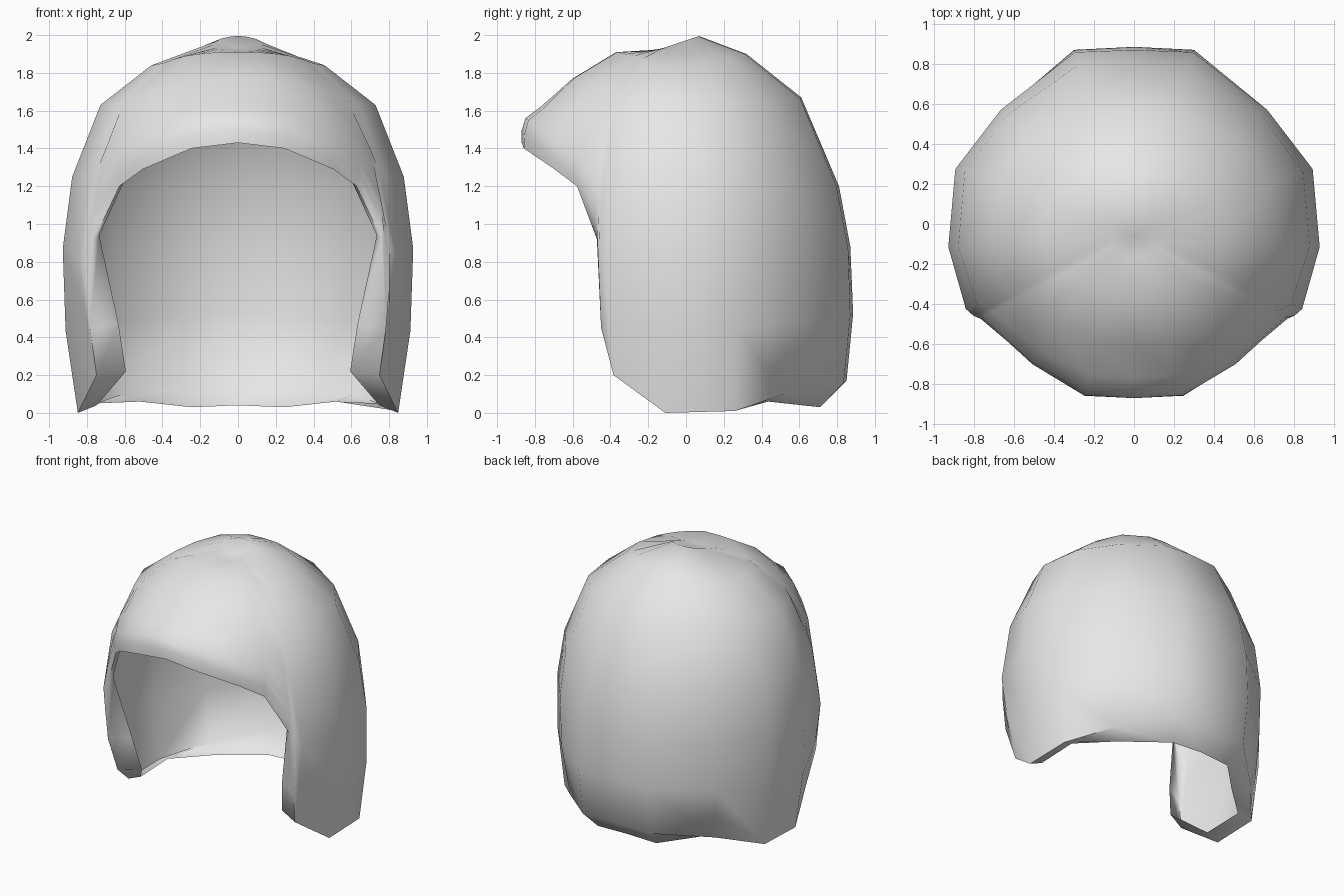
import bpy
import bmesh
from math import sin, cos, radians
from mathutils import Vector

cube = bpy.data.objects.get("Cube")
if cube:
    bpy.data.objects.remove(cube)

CENTRE_Y = -0.05
CROWN = Vector((0, -0.06, 1.93))

# Half of the cap: angle from the front, then (radius, height) from crown to rim
COLUMNS = [
    (0, [(.32, 1.91), (.55, 1.77), (.72, 1.62), (.8, 1.56), (.82, 1.43)]),
    (17, [(.33, 1.91), (.57, 1.77), (.74, 1.61), (.82, 1.55), (.845, 1.4)]),
    (38, [(.34, 1.9), (.6, 1.73), (.75, 1.56), (.81, 1.42), (.82, 1.29)]),
    (50, [(.36, 1.89), (.62, 1.7), (.76, 1.5), (.82, 1.36), (.82, 1.2)]),
    (61, [(.4, 1.87), (.66, 1.66), (.8, 1.4), (.86, 1.15), (.87, .92)]),
    (63, [(.42, 1.86), (.68, 1.64), (.83, 1.3), (.9, .9), (.88, .45)]),
    (66, [(.44, 1.85), (.7, 1.63), (.86, 1.25), (.92, .82), (.82, .2)]),
    (86, [(.46, 1.84), (.73, 1.63), (.88, 1.25), (.93, .87), (.85, 0)]),
    (110, [(.46, 1.84), (.73, 1.63), (.9, 1.2), (.95, .87), (.9, .01)]),
    (133, [(.42, 1.88), (.7, 1.64), (.87, 1.2), (.91, .86), (.84, .1)]),
    (162, [(.38, 1.9), (.69, 1.66), (.89, 1.2), (.955, .87), (.93, .16)]),
    (180, [(.37, 1.9), (.66, 1.67), (.86, 1.2), (.92, .88), (.9, .17)]),
]


def lip_offset(angle):
    """Inward and upward turn of the rim."""
    if angle < 62:
        return .03, .02
    if angle < 70:
        return .17, .02
    if angle < 130:
        return .1, .04
    return .13, -.13 if angle > 150 else -.04


def full_profile(angle, points):
    """Add the crown ring, a bulged lower wall and the turned lip."""
    (r1, z1), (r2, z2) = points[-2:]
    bulge = .025 if angle > 70 else .01
    middle = ((r1 + r2) / 2 + bulge, (z1 + z2) / 2)
    inward, up = lip_offset(angle)
    ring = (.12, 1.955 - .04 * cos(radians(angle)))
    return [ring] + points[:-1] + [middle, points[-1], (r2 - inward, z2 + up)]


def place(angle, radius, height):
    a = radians(angle)
    return (radius * sin(a), CENTRE_Y - radius * cos(a), height)


# Mirror the half columns into a complete turn
turn = [(a, full_profile(a, p)) for a, p in COLUMNS]
turn += [(-a, p) for a, p in reversed(turn[1:-1])]

# Loft the columns and close the crown with a fan
bm = bmesh.new()
crown = bm.verts.new(CROWN)
loft = [[bm.verts.new(place(a, r, z)) for r, z in p] for a, p in turn]
for i, column in enumerate(loft):
    following = loft[(i + 1) % len(loft)]
    bm.faces.new((crown, column[0], following[0]))
    for j in range(len(column) - 1):
        bm.faces.new((column[j], column[j + 1], following[j + 1], following[j]))
bmesh.ops.recalc_face_normals(bm, faces=bm.faces)

mesh = bpy.data.meshes.new("cap_shell")
bm.to_mesh(mesh)
bm.free()
cap = bpy.data.objects.new("cap_shell", mesh)
bpy.context.collection.objects.link(cap)

# One plain light grey
grey = bpy.data.materials.new("light_grey")
grey.use_nodes = True
colour = (.8, .8, .8, 1)
grey.diffuse_color = colour
grey.node_tree.nodes["Principled BSDF"].inputs["Base Color"].default_value = colour
mesh.materials.append(grey)

bpy.ops.object.select_all(action='DESELECT')
cap.select_set(True)
bpy.context.view_layer.objects.active = cap
bpy.ops.object.shade_smooth_by_angle(angle=radians(75))
